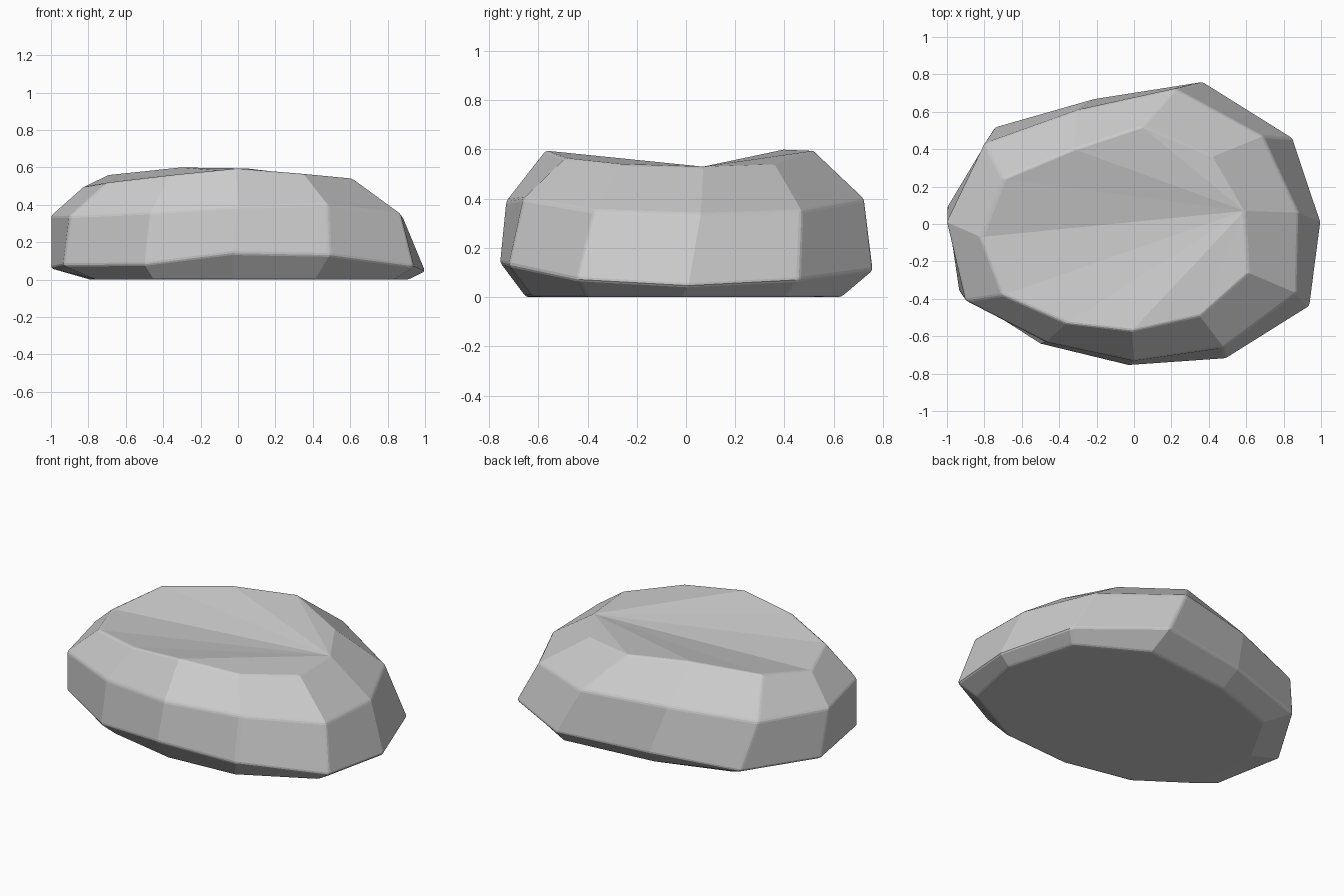
import bpy, bmesh

# Four irregular eleven-sided rings, counter-clockwise from +x
base = [(.91, -.02), (.79, .41), (.40, .63), (-.18, .57), (-.60, .43), (-.79, .09),
        (-.76, -.34), (-.45, -.56), (-.03, -.65), (.41, -.62), (.83, -.40)]
lower = [(1, .01, .045), (.85, .46, .07), (.37, .76, .11), (-.21, .67, .10),
         (-.74, .52, .07), (-1, .09, .06), (-.935, -.36, .075), (-.5, -.64, .08),
         (-.03, -.755, .14), (.49, -.72, .13), (.94, -.44, .07)]
upper = [(.88, .06, .335), (.69, .47, .35), (.22, .725, .40), (-.30, .61, .39),
         (-.80, .43, .36), (-1, .01, .34), (-.9, -.41, .34), (-.47, -.63, .36),
         (0, -.73, .39), (.48, -.66, .40), (.87, -.37, .35)]
crown = [(.59, .07, .53), (.42, .36, .54), (.04, .52, .595), (-.32, .40, .60),
         (-.70, .24, .56), (-.82, -.07, .50), (-.70, -.38, .52), (-.36, -.53, .56),
         (-.01, -.57, .595), (.35, -.49, .565), (.61, -.26, .54)]

# Stone body: rings joined by quads, capped at both ends
bm = bmesh.new()
rings = [[bm.verts.new((*p[:2], p[2] if len(p) > 2 else 0)) for p in ring]
         for ring in (base, lower, upper, crown)]
n = len(base)
for a, b in zip(rings, rings[1:]):
    for i in range(n):
        j = (i + 1) % n
        bm.faces.new((a[i], a[j], b[j], b[i]))
bm.faces.new(rings[0][::-1])
# Crown is shallowly dished, so it fans out from its low right corner
top = rings[-1]
for i in range(1, n - 1):
    bm.faces.new((top[0], top[i], top[i + 1]))
bmesh.ops.recalc_face_normals(bm, faces=bm.faces)

mesh = bpy.data.meshes.new("stone")
bm.to_mesh(mesh)
bm.free()
stone = bpy.data.objects.new("stone", mesh)
bpy.context.collection.objects.link(stone)

# Slightly worn edges
bevel = stone.modifiers.new("worn_edges", 'BEVEL')
bevel.width = 0.012
bevel.segments = 2
bevel.limit_method = 'ANGLE'
bevel.angle_limit = 0.5
